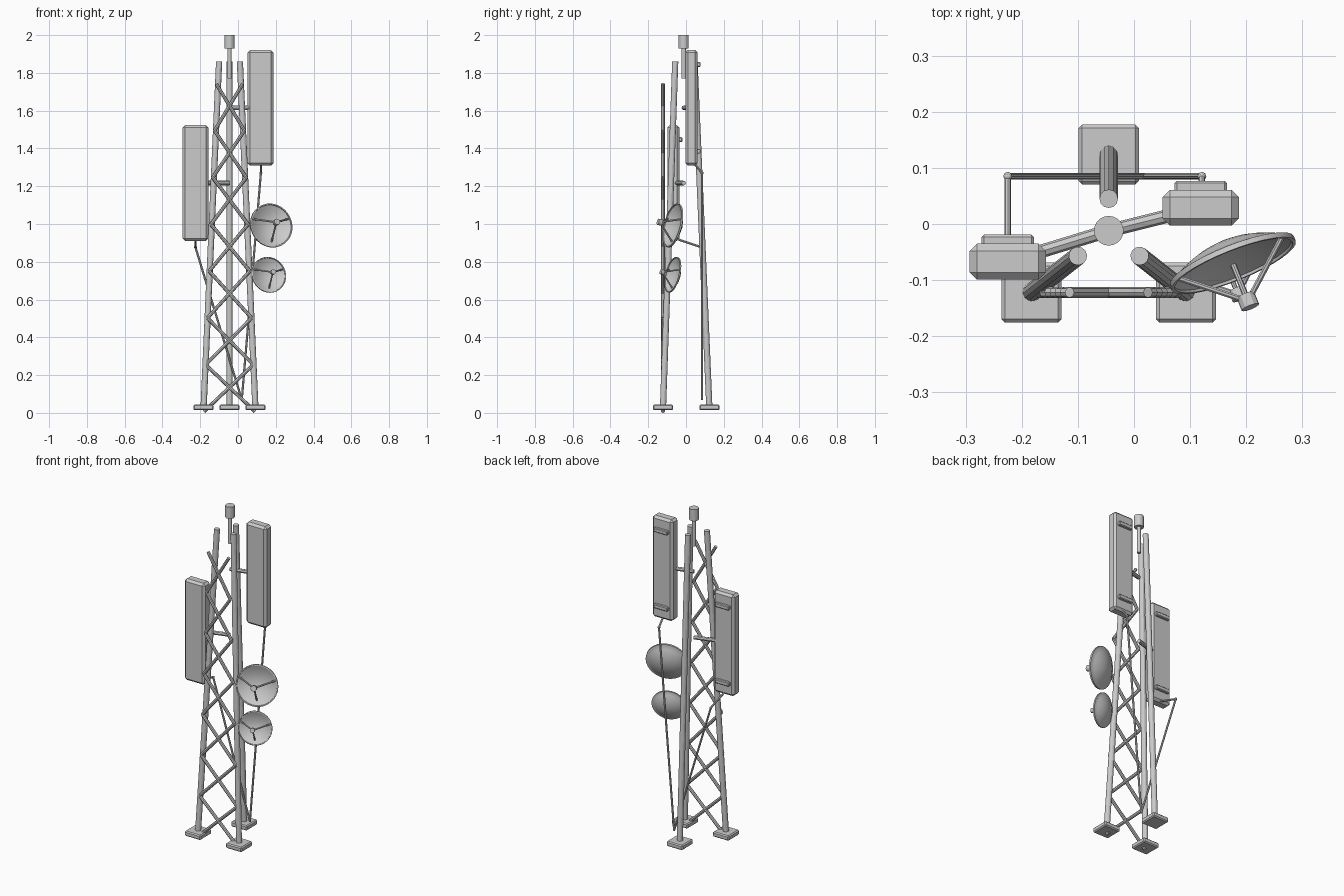
import bpy, bmesh, math
from mathutils import Vector, Matrix

if "Cube" in bpy.data.objects:
    bpy.data.objects.remove(bpy.data.objects["Cube"])


def make(name, bm):
    bmesh.ops.recalc_face_normals(bm, faces=bm.faces)
    me = bpy.data.meshes.new(name)
    bm.to_mesh(me)
    bm.free()
    ob = bpy.data.objects.new(name, me)
    bpy.context.collection.objects.link(ob)
    return ob


def add_rod(bm, a, b, r, n=12):
    a, b = Vector(a), Vector(b)
    d = b - a
    m = Matrix.Translation((a + b) / 2) @ d.to_track_quat('Z', 'Y').to_matrix().to_4x4()
    bmesh.ops.create_cone(bm, cap_ends=True, segments=n, radius1=r, radius2=r,
                          depth=d.length, matrix=m)


def rod(name, a, b, r, n=12):
    bm = bmesh.new()
    add_rod(bm, a, b, r, n)
    return make(name, bm)


def box(name, c, s, bevel=0):
    bm = bmesh.new()
    bmesh.ops.create_cube(bm, size=1, matrix=Matrix.Translation(c) @ Matrix.Diagonal((*s, 1)))
    ob = make(name, bm)
    if bevel:
        mod = ob.modifiers.new("bevel", 'BEVEL')
        mod.width, mod.segments = bevel, 1
    return ob


CX, CY = -0.045, -0.012  # mast axis

# Three tapering legs on square foot pads
for name, foot, top in (("front_left", (CX - .1375, -.122), (CX - .055, -.057)),
                        ("front_right", (CX + .1375, -.122), (CX + .055, -.057)),
                        ("back", (CX, .124), (CX, .045))):
    rod(name + "_leg", (*foot, .02), (*top, 1.86), .0165)
    box(name + "_foot_pad", (*foot, .029), (.107, .107, .03), .006)

# Crossed lattice bracing on the front face
bm = bmesh.new()
bays, z0, z1 = 7, .007, 1.742
for i in range(bays):
    za, zb = (z0 + (z1 - z0) * k / bays for k in (i, i + 1))
    wa, wb = (.135 - .065 * k / bays for k in (i, i + 1))
    for s in (-1, 1):
        add_rod(bm, (CX + s * wa, -.122, za), (CX - s * wb, -.122, zb), .0095, 8)
make("lattice_braces", bm)

# Top beacon on its short mast
rod("beacon_mast", (CX, CY, 1.77), (CX, CY, 1.94), .011)
rod("beacon", (CX, CY, 1.93), (CX, CY, 2.0), .0265, 20)

# Panel antennas with rear clamps and support arms
for name, x, y, z in (("left", -.225, -.067, 1.217), ("right", .119, .029, 1.615)):
    box(name + "_panel", (x, y, z), (.136, .064, .612), .013)
    for level, dz in (("upper", .23), ("lower", -.23)):
        box(f"{name}_{level}_clamp", (x, y + .037, z + dz), (.093, .022, .025), .004)
    rod(name + "_panel_arm", (CX, CY, z), (x, y, z), .012, 8)

# Feed cables running from the panels down to the tower base
for name, x, y, z in (("left", -.225, -.04, .918), ("right", .121, .05, 1.312)):
    pts = [(x, y, z), (x, .085, z - .042), (.02, .085, .07)]
    bm = bmesh.new()
    for a, b in zip(pts, pts[1:]):
        add_rod(bm, a, b, .0058, 8)
    bmesh.ops.create_uvsphere(bm, u_segments=8, v_segments=6, radius=.008,
                              matrix=Matrix.Translation(pts[1]))
    make(name + "_cable", bm)


# Parabolic dishes: lathed bowl with rim, feed horn and three struts
def dish(name, centre, r):
    n = Vector((.36, -.9, .23)).normalized()
    side = Vector((0, 0, 1)).cross(n).normalized()
    up = n.cross(side)
    m = Matrix((side, up, n)).transposed().to_4x4()
    m.translation = centre
    depth, t = .3 * r, .04 * r
    inner = [(r * k / 6 * .94, depth * ((k / 6) ** 2 - 1)) for k in range(7)]
    rim = [(r * .95, t), (r, t), (r, -t)]
    outer = [(r * k / 6 * .96, depth * ((k / 6) ** 2 - 1) - t) for k in range(6, -1, -1)]
    bm = bmesh.new()
    prof = [bm.verts.new((a, 0, b)) for a, b in inner + rim + outer]
    edges = [bm.edges.new(e) for e in zip(prof, prof[1:])]
    bmesh.ops.spin(bm, geom=prof + edges, cent=(0, 0, 0), axis=(0, 0, 1),
                   angle=2 * math.pi, steps=32)
    bmesh.ops.remove_doubles(bm, verts=bm.verts, dist=1e-5)
    ob = make(name + "_bowl", bm)
    ob.data.polygons.foreach_set("use_smooth", [True] * len(ob.data.polygons))
    ob.data.set_sharp_from_angle(angle=math.radians(35))
    ob.matrix_world = m
    f = .63 * r
    rod(name + "_feed", (0, 0, f - .1 * r), (0, 0, f + .1 * r), .14 * r).matrix_world = m
    bm = bmesh.new()
    for ang, k in ((20, .92), (160, .92), (270, .72)):
        a = math.radians(ang)
        add_rod(bm, (k * r * math.cos(a), k * r * math.sin(a), depth * (k * k - 1)),
                (0, 0, f), .045 * r, 8)
    make(name + "_feed_struts", bm).matrix_world = m


dish("upper_dish", (.176, -.07, .992), .119)
dish("lower_dish", (.163, -.07, .731), .097)
